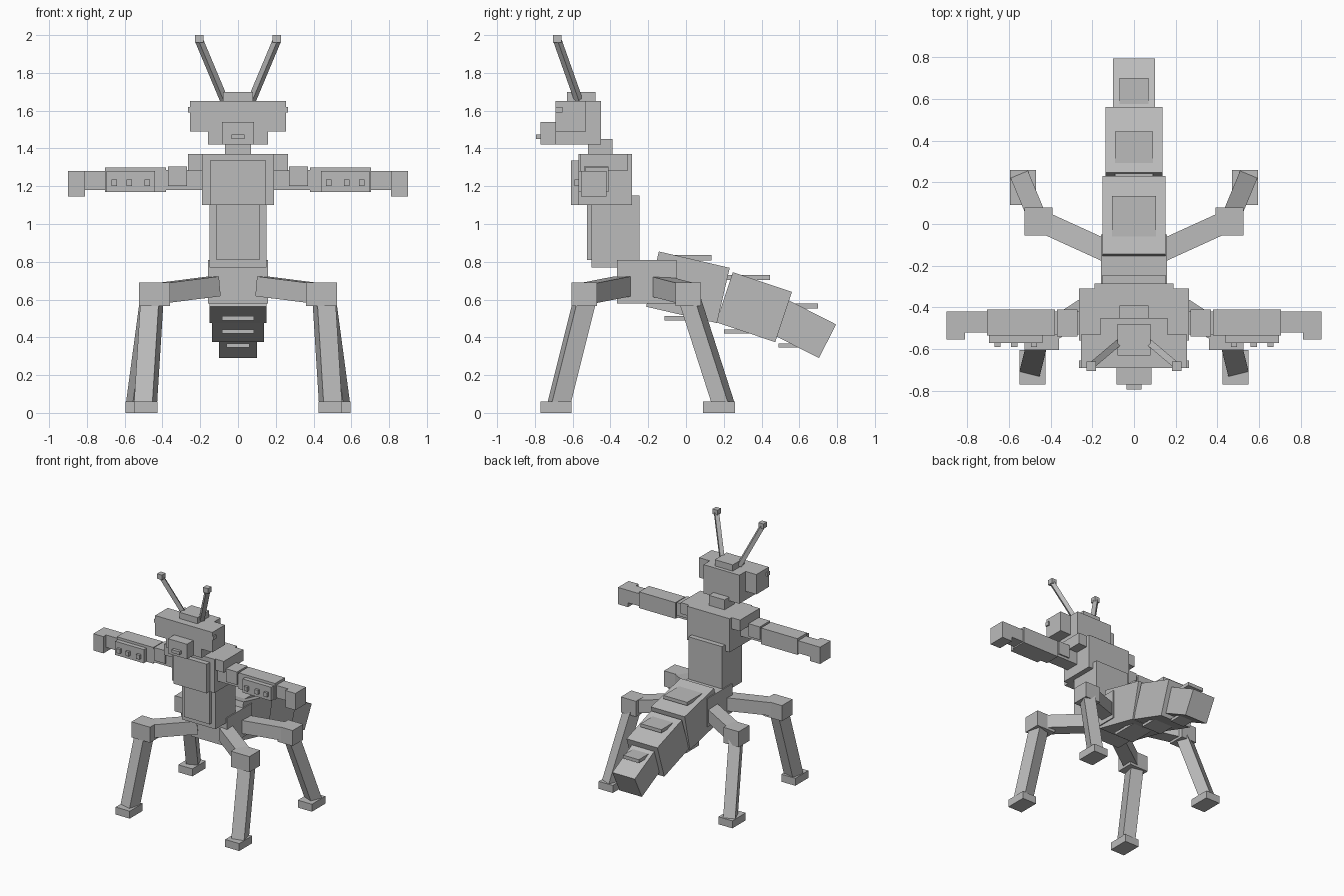
import bpy
import math
from mathutils import Matrix, Vector

old = bpy.data.objects.get("Cube")
if old:
    bpy.data.objects.remove(old, do_unlink=True)

grey = bpy.data.materials.new("plain_grey")
grey.use_nodes = True
grey.diffuse_color = (0.5, 0.5, 0.5, 1)
grey.node_tree.nodes["Principled BSDF"].inputs["Base Color"].default_value = (0.5, 0.5, 0.5, 1)


def block(name, centre, size, rot=None):
    """Flat shaded cuboid with an optional rotation matrix."""
    bpy.ops.mesh.primitive_cube_add(size=1)
    ob = bpy.context.object
    ob.name = name
    matrix = Matrix.Translation(centre)
    if rot:
        matrix = matrix @ rot.to_4x4()
    ob.data.transform(matrix @ Matrix.Diagonal((*size, 1)))
    ob.data.materials.append(grey)
    return ob


def box(name, x, y, z):
    """Cuboid from its ranges along each axis."""
    ranges = (x, y, z)
    return block(name, [sum(r) / 2 for r in ranges], [r[1] - r[0] for r in ranges])


def centred(name, half, y, z):
    return box(name, (-half, half), y, z)


def pair(name, x, y, z):
    box("left_" + name, x, y, z)
    box("right_" + name, (-x[1], -x[0]), y, z)


def beam(name, start, end, thick):
    """Square bar between two points, mirrored to both sides."""
    for side, sign in (("left_", 1), ("right_", -1)):
        a, b = (Vector((p[0] * sign, p[1], p[2])) for p in (start, end))
        along = (b - a).normalized()
        across = along.cross(Vector((0, 0, 1))).normalized()
        up = across.cross(along)
        rot = Matrix((across, along, up)).transposed()
        block(side + name, (a + b) / 2, (thick, (b - a).length, thick), rot)


# Head
centred("head", 0.16, (-0.69, -0.45), (1.42, 1.65))
pair("eye", (0.15, 0.255), (-0.69, -0.53), (1.49, 1.65))
pair("eye_nub", (0.25, 0.265), (-0.69, -0.655), (1.59, 1.62))
centred("muzzle", 0.085, (-0.77, -0.68), (1.42, 1.54))
centred("mouth", 0.035, (-0.795, -0.76), (1.45, 1.475))
centred("crown", 0.08, (-0.63, -0.48), (1.64, 1.70))
beam("antenna", (0.075, -0.57, 1.66), (0.205, -0.68, 1.97), 0.032)
pair("antenna_tip", (0.183, 0.227), (-0.705, -0.66), (1.96, 2.0))

# Upper body
centred("neck", 0.07, (-0.52, -0.39), (1.35, 1.45))
centred("chest", 0.19, (-0.57, -0.285), (1.10, 1.37))
centred("shoulders", 0.265, (-0.56, -0.31), (1.28, 1.37))
centred("chest_plate", 0.148, (-0.61, -0.56), (1.10, 1.335))
centred("torso", 0.15, (-0.50, -0.245), (0.77, 1.15))
centred("belly_plate", 0.115, (-0.525, -0.49), (0.81, 1.10))
centred("pelvis", 0.158, (-0.365, -0.05), (0.58, 0.81))

# Arms
pair("upper_arm", (0.18, 0.40), (-0.53, -0.42), (1.18, 1.285))
pair("arm_pad", (0.27, 0.37), (-0.54, -0.41), (1.20, 1.305))
pair("forearm", (0.38, 0.705), (-0.535, -0.41), (1.17, 1.30))
pair("forearm_plate", (0.44, 0.695), (-0.57, -0.53), (1.17, 1.28))
for x in (0.48, 0.575, 0.655):
    pair("forearm_stud", (x - 0.015, x + 0.015), (-0.59, -0.56), (1.20, 1.235))
pair("wrist", (0.69, 0.895), (-0.52, -0.42), (1.18, 1.28))
pair("hand", (0.81, 0.9), (-0.555, -0.42), (1.145, 1.28))

# Drooping abdomen segments
for name, y, z, size, tilt in (
    ("front", 0.01, 0.665, (0.30, 0.385, 0.30), 13),
    ("middle", 0.36, 0.56, (0.275, 0.33, 0.28), 18.5),
    ("rear", 0.62, 0.445, (0.20, 0.29, 0.20), 27),
):
    block("abdomen_" + name, (0, y, z), size, Matrix.Rotation(-math.radians(tilt), 3, "X"))

# Level plates along the back and underside
for half, y, z in ((0.105, (-0.14, 0.135), 0.835), (0.092, (0.2, 0.445), 0.73), (0.07, (0.52, 0.70), 0.58)):
    centred("back_plate", half, y, (z - 0.027, z))
for half, y, z in ((0.085, (-0.115, 0.1), 0.49), (0.085, (0.2, 0.4), 0.42), (0.06, (0.49, 0.66), 0.345)):
    centred("under_plate", half, y, (z, z + 0.022))

# Front legs
beam("front_thigh", (0.125, -0.335, 0.67), (0.44, -0.54, 0.63), 0.105)
pair("front_knee", (0.36, 0.525), (-0.605, -0.47), (0.565, 0.69))
beam("front_shin", (0.455, -0.535, 0.6), (0.49, -0.675, 0.04), 0.1)
pair("front_foot", (0.425, 0.55), (-0.77, -0.605), (0, 0.06))

# Rear legs
beam("rear_thigh", (0.11, -0.14, 0.67), (0.45, 0.015, 0.63), 0.105)
pair("rear_knee", (0.39, 0.525), (-0.055, 0.08), (0.565, 0.69))
beam("rear_shin", (0.46, 0.02, 0.6), (0.535, 0.2, 0.04), 0.09)
pair("rear_foot", (0.47, 0.595), (0.09, 0.26), (0, 0.06))
